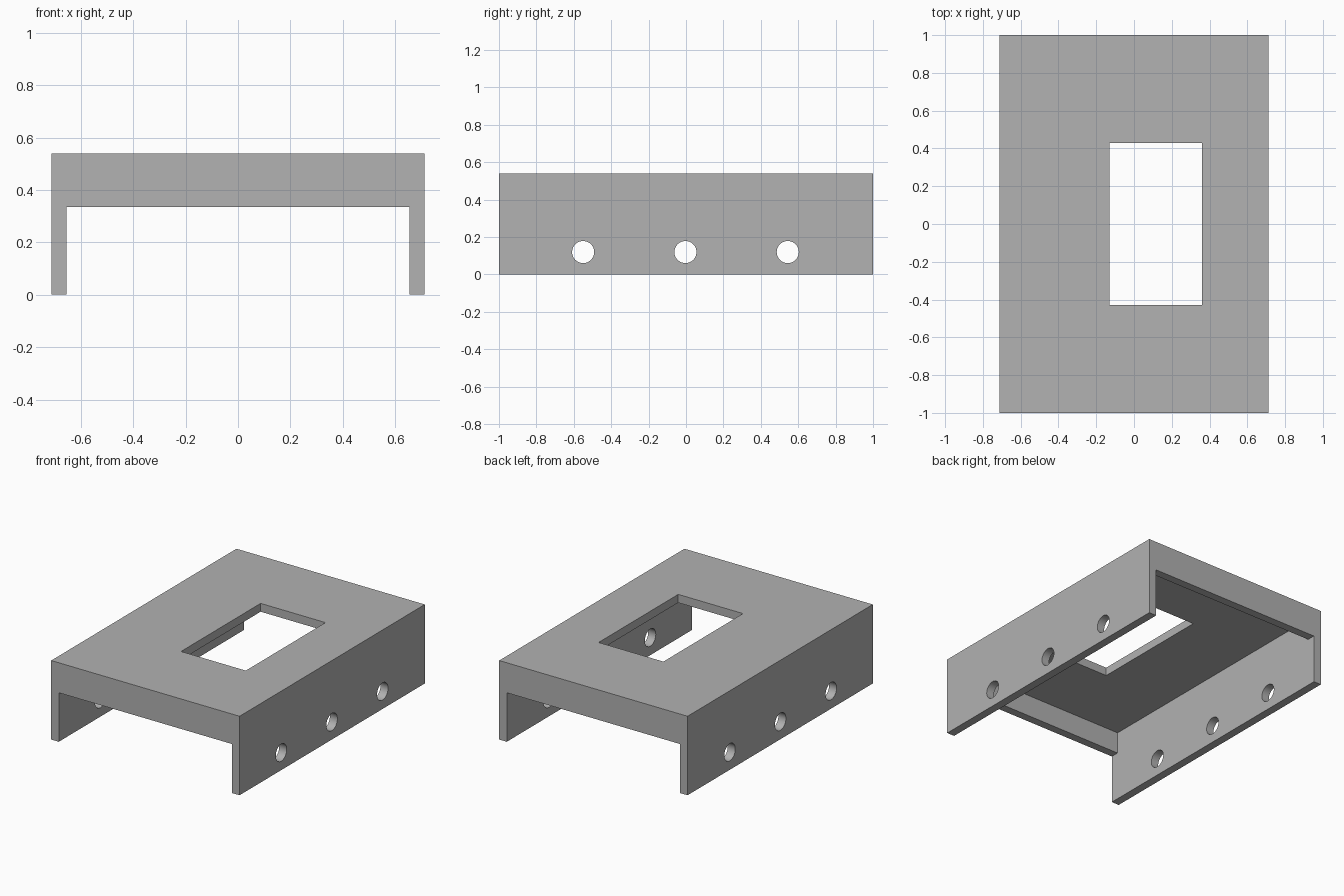
import bpy
import math

cube = bpy.data.objects.get("Cube")
if cube:
    bpy.data.objects.remove(cube, do_unlink=True)

# Overall sizes
HALF_X, HALF_Y, HEIGHT = 0.712, 1.0, 0.54
THICK = 0.057
APRON_BOTTOM = 0.335
INNER_X = HALF_X - THICK

grey = bpy.data.materials.new("plain grey")
grey.use_nodes = True
colour = (0.445, 0.445, 0.445, 1)
grey.diffuse_color = colour
grey.node_tree.nodes["Principled BSDF"].inputs["Base Color"].default_value = colour


def box(name, low, high):
    """Box spanning two opposite corners."""
    centre = [(a + b) / 2 for a, b in zip(low, high)]
    bpy.ops.mesh.primitive_cube_add(size=1, location=centre)
    ob = bpy.context.object
    ob.name = name
    ob.scale = [b - a for a, b in zip(low, high)]
    bpy.ops.object.transform_apply(location=False, rotation=False, scale=True)
    ob.data.materials.append(grey)
    return ob


def cut(ob, cutter):
    """Subtract the cutter, then remove it."""
    cutter.hide_render = True
    mod = ob.modifiers.new("cut", "BOOLEAN")
    mod.operation = "DIFFERENCE"
    mod.solver = "EXACT"
    mod.object = cutter
    bpy.ops.object.select_all(action="DESELECT")
    ob.select_set(True)
    bpy.context.view_layer.objects.active = ob
    bpy.ops.object.modifier_apply(modifier=mod.name)
    bpy.data.objects.remove(cutter, do_unlink=True)


# Top panel with its off-centre rectangular opening
top = box("top_panel", (-INNER_X, -HALF_Y, HEIGHT - THICK), (INNER_X, HALF_Y, HEIGHT))
cut(top, box("opening_cutter", (-0.13, -0.43, 0.4), (0.36, 0.43, 0.7)))

# Side walls, each with three round holes
for side, sign in (("left", 1), ("right", -1)):
    xs = sorted((sign * INNER_X, sign * HALF_X))
    wall = box(side + "_wall", (xs[0], -HALF_Y, 0), (xs[1], HALF_Y, HEIGHT))
    for y in (-0.55, -0.003, 0.544):
        bpy.ops.mesh.primitive_cylinder_add(
            vertices=48, radius=0.059, depth=0.3,
            location=(sign * HALF_X, y, 0.12), rotation=(0, math.pi / 2, 0))
        hole = bpy.context.object
        hole.data.materials.append(grey)
        cut(wall, hole)
    bpy.ops.object.shade_smooth_by_angle(angle=math.radians(30))

# Shallow aprons closing the front and back under the top panel
for end, sign in (("front", -1), ("back", 1)):
    ys = sorted((sign * (HALF_Y - THICK), sign * HALF_Y))
    box(end + "_apron", (-INNER_X, ys[0], APRON_BOTTOM), (INNER_X, ys[1], HEIGHT - THICK))
